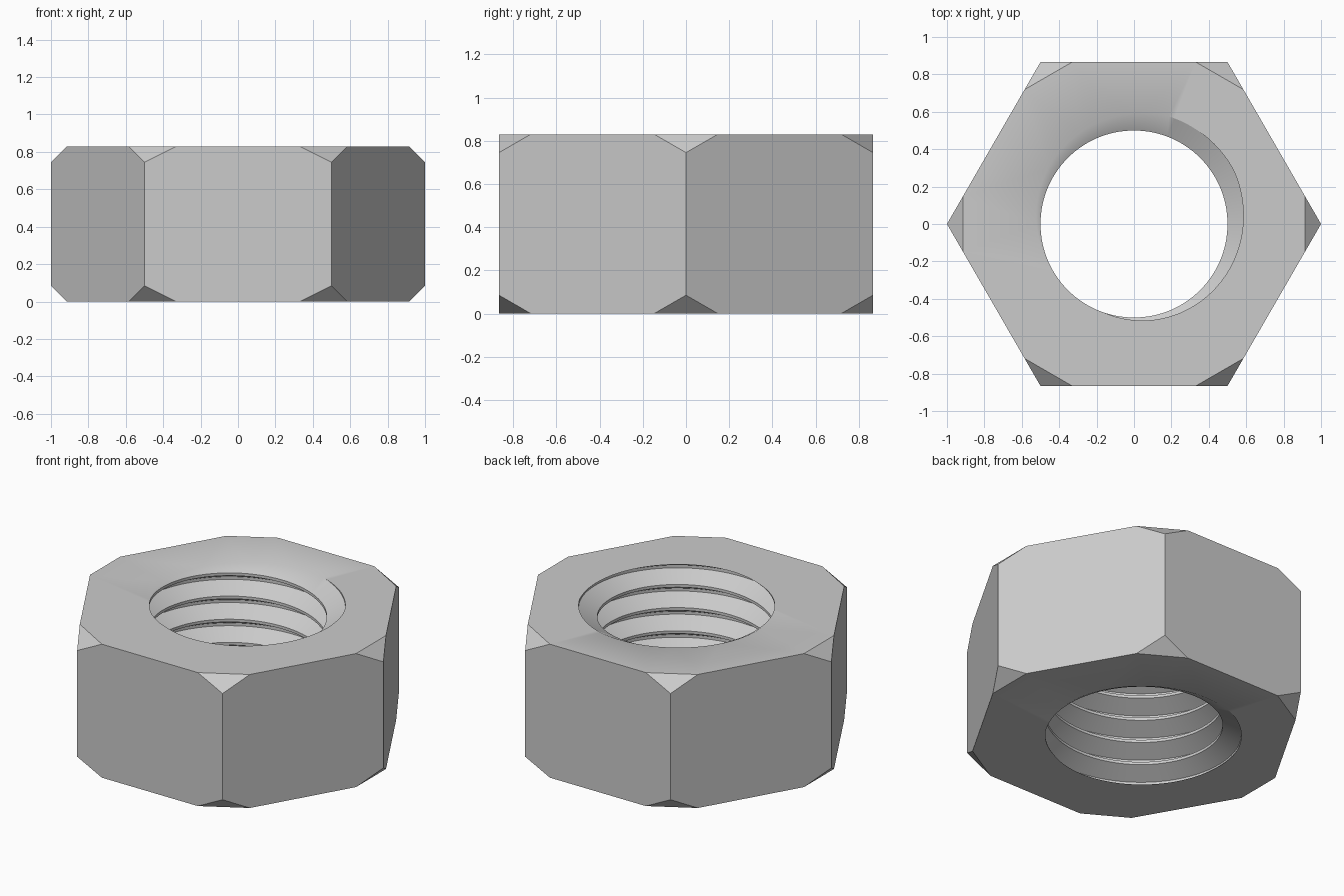
import bpy
import bmesh
from math import radians, cos, sin, floor
from mathutils import Vector

cube = bpy.data.objects.get("Cube")
if cube:
    bpy.data.objects.remove(cube, do_unlink=True)

HEIGHT = 0.83
CHAMFER = 0.085                 # corner cut, at 45 degrees
MINOR, MAJOR = 0.5, 0.605       # thread crest and root radii
PITCH = 0.144
START = 50                      # angle where the groove leaves the top
FLAT = 0.06                     # half width of crest and root, in pitches
COLUMNS = 120

steel = bpy.data.materials.new("steel_grey")
steel.use_nodes = True
colour = (0.6, 0.6, 0.6, 1)
steel.diffuse_color = colour
steel.node_tree.nodes["Principled BSDF"].inputs["Base Color"].default_value = colour

bm = bmesh.new()

# Hexagonal body, open at both ends
rims = [[bm.verts.new((cos(radians(a)), sin(radians(a)), z)) for a in range(0, 360, 60)]
        for z in (0, HEIGHT)]
for i in range(6):
    j = (i + 1) % 6
    bm.faces.new((rims[0][i], rims[0][j], rims[1][j], rims[1][i]))
bm.faces.new(rims[0][::-1])
bm.faces.new(rims[1])

# Cut the twelve corners
for a in range(0, 360, 60):
    for side, z in ((-1, 0), (1, HEIGHT)):
        out = Vector((cos(radians(a)), sin(radians(a)), 0))
        cut = bmesh.ops.bisect_plane(
            bm, geom=bm.verts[:] + bm.edges[:] + bm.faces[:], dist=1e-6,
            plane_co=out * (1 - CHAMFER) + Vector((0, 0, z)),
            plane_no=out + Vector((0, 0, side)), clear_outer=True)
        edges = [e for e in cut["geom_cut"] if isinstance(e, bmesh.types.BMEdge)]
        bmesh.ops.contextual_create(bm, geom=edges)

ends = [f for f in bm.faces if abs(f.normal.z) > 0.99]
bmesh.ops.delete(bm, geom=ends, context='FACES_ONLY')


# Threaded bore: a helical profile trimmed at both ends
def radius(turns):
    d = abs(turns - floor(turns + 0.5))
    t = min(max((d - FLAT) / (0.5 - 2 * FLAT), 0), 1)
    return MAJOR + (MINOR - MAJOR) * t


bore_points = {}


def bore_vert(angle, turns):
    lead = (angle - START) / 360
    z = min(max(HEIGHT + PITCH * (turns + lead), 0), HEIGHT)
    r = radius((z - HEIGHT) / PITCH - lead)
    co = (r * cos(radians(angle)), r * sin(radians(angle)), z)
    key = tuple(round(c, 4) + 0.0 for c in co)
    if key not in bore_points:
        bore_points[key] = bm.verts.new(co)
    return bore_points[key]


steps = [n + s for n in range(-9, 4) for s in (-0.5 + FLAT, -FLAT, FLAT, 0.5 - FLAT)]
for c in range(COLUMNS):
    a0, a1 = c * 360 / COLUMNS, (c + 1) * 360 / COLUMNS
    for low, high in zip(steps, steps[1:]):
        quad = [bore_vert(a0, low), bore_vert(a0, high),
                bore_vert(a1, high), bore_vert(a1, low)]
        ring = list(dict.fromkeys(quad))
        if len(ring) > 2:
            bm.faces.new(ring)

# Flat ends between the hexagon and the bore
for z in (0, HEIGHT):
    rim = [e for e in bm.edges if e.is_boundary
           and all(abs(v.co.z - z) < 1e-4 for v in e.verts)]
    bmesh.ops.triangle_fill(bm, edges=rim, use_beauty=True,
                            normal=(0, 0, 1 if z else -1))

bmesh.ops.recalc_face_normals(bm, faces=bm.faces[:])
mesh = bpy.data.meshes.new("hex_nut")
bm.to_mesh(mesh)
bm.free()
mesh.materials.append(steel)
nut = bpy.data.objects.new("hex_nut", mesh)
bpy.context.collection.objects.link(nut)

bpy.ops.object.select_all(action='DESELECT')
nut.select_set(True)
bpy.context.view_layer.objects.active = nut
bpy.ops.object.shade_smooth_by_angle(angle=radians(30))
